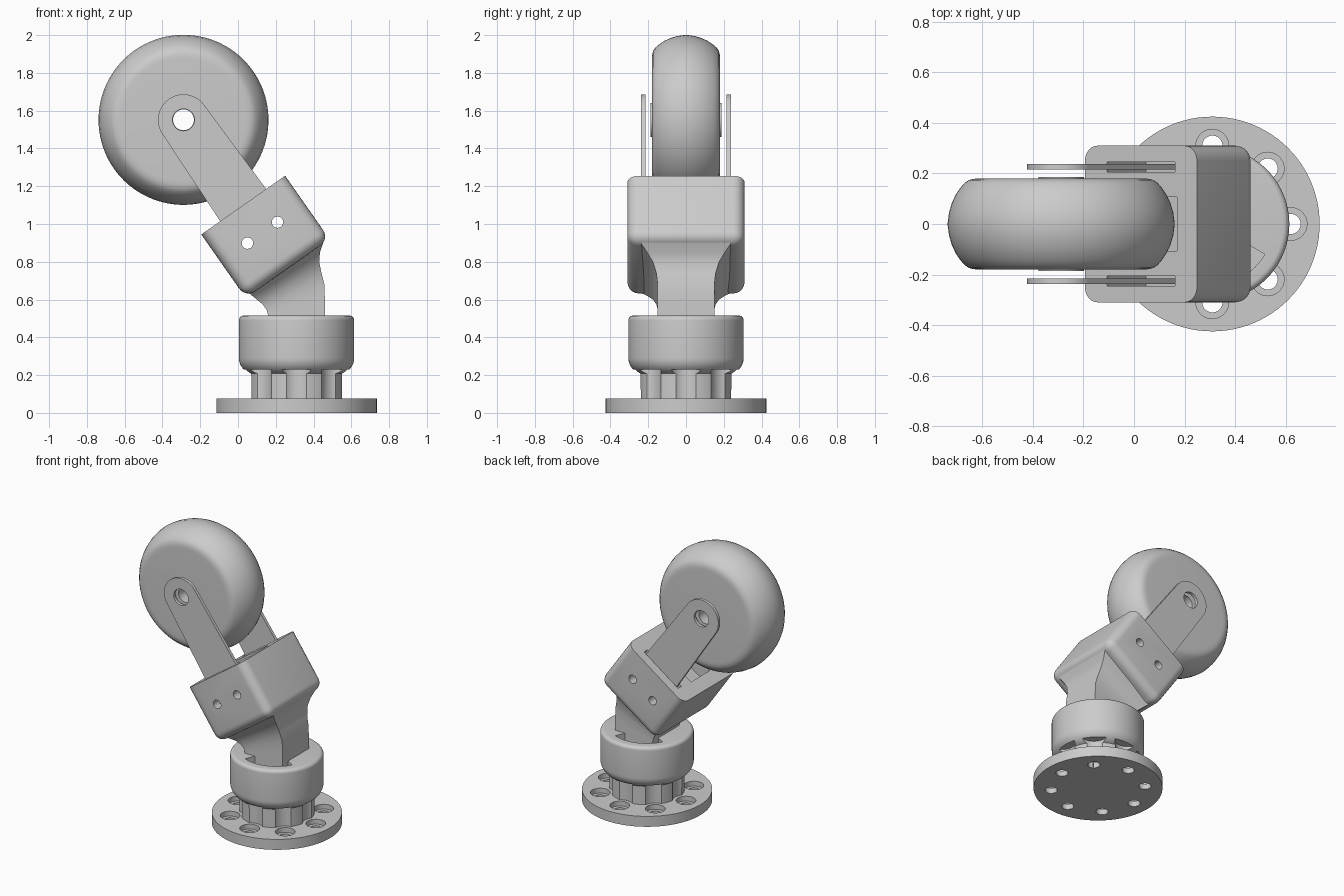
import bpy, bmesh
from math import radians, cos, sin, pi
from mathutils import Matrix, Vector

cube = bpy.data.objects.get("Cube")
if cube:
    bpy.data.objects.remove(cube, do_unlink=True)

grey = bpy.data.materials.new("light grey")
grey.use_nodes = True
COLOUR = (0.6, 0.6, 0.6, 1)
grey.diffuse_color = COLOUR
grey.node_tree.nodes["Principled BSDF"].inputs["Base Color"].default_value = COLOUR

# Frames: vertical base axis, and the tilted head (its z points to the axle)
BASE = Matrix.Translation((0.31, 0, 0))
HEAD = Matrix.Translation((0.0275, 0, 1.10)) @ Matrix.Rotation(radians(-35), 4, 'Y')
AXLE = 0.551
ALONG_Y = Matrix.Rotation(radians(90), 4, 'X')


def to_object(name, bm):
    bmesh.ops.recalc_face_normals(bm, faces=bm.faces)
    mesh = bpy.data.meshes.new(name)
    bm.to_mesh(mesh)
    bm.free()
    obj = bpy.data.objects.new(name, mesh)
    bpy.context.collection.objects.link(obj)
    return obj


def finish(obj, angle=30):
    obj.data.materials.clear()
    obj.data.materials.append(grey)
    bpy.ops.object.select_all(action='DESELECT')
    obj.select_set(True)
    bpy.context.view_layer.objects.active = obj
    bpy.ops.object.shade_smooth_by_angle(angle=radians(angle))


def cylinder(bm, r, z0, z1, matrix, segments=32):
    bmesh.ops.create_cone(bm, cap_ends=True, segments=segments, radius1=r, radius2=r,
                          depth=z1 - z0, matrix=matrix @ Matrix.Translation((0, 0, (z0 + z1) / 2)))


def box(bm, size, centre, matrix):
    bmesh.ops.create_cube(bm, size=1, matrix=matrix @ Matrix.Translation(centre)
                          @ Matrix.Diagonal((*size, 1)))


def prism(bm, outline, z0, z1, matrix):
    face = bm.faces.new([bm.verts.new(matrix @ Vector((x, y, z0))) for x, y in outline])
    ext = bmesh.ops.extrude_face_region(bm, geom=[face])["geom"]
    shift = matrix.to_3x3() @ Vector((0, 0, z1 - z0))
    bmesh.ops.translate(bm, vec=shift, verts=[v for v in ext if isinstance(v, bmesh.types.BMVert)])


def lathe(name, profile, matrix, ring=False, steps=96):
    bm = bmesh.new()
    verts = [bm.verts.new((r, 0, z)) for r, z in profile]
    edges = [bm.edges.new(p) for p in zip(verts, verts[1:])]
    if ring:
        edges.append(bm.edges.new((verts[-1], verts[0])))
    bmesh.ops.spin(bm, geom=verts + edges, cent=(0, 0, 0), axis=(0, 0, 1),
                   angle=2 * pi, steps=steps, use_duplicate=False)
    bmesh.ops.remove_doubles(bm, verts=bm.verts, dist=1e-5)
    bm.transform(matrix)
    return to_object(name, bm)


def cut(obj, bm):
    """Subtract the shapes in bm from obj."""
    tool = to_object("cutter", bm)
    tool.hide_render = True
    mod = obj.modifiers.new("cut", 'BOOLEAN')
    mod.operation, mod.solver, mod.object = 'DIFFERENCE', 'EXACT', tool
    graph = bpy.context.evaluated_depsgraph_get()
    mesh = bpy.data.meshes.new_from_object(obj.evaluated_get(graph))
    obj.modifiers.clear()
    obj.data = mesh
    bpy.data.objects.remove(tool, do_unlink=True)


def arc(cx, cy, rx, ry, a0, a1, n):
    angles = [radians(a0 + (a1 - a0) * i / n) for i in range(n + 1)]
    return [(cx + rx * cos(a), cy + ry * sin(a)) for a in angles]


def bolt_circle(r, z0, z1):
    bm = bmesh.new()
    for i in range(8):
        cylinder(bm, r, z0, z1, BASE @ Matrix.Rotation(i * pi / 4, 4, 'Z')
                 @ Matrix.Translation((0.31, 0, 0)))
    return bm


# Mounting flange with eight counterbored holes
flange = lathe("mounting_flange", [(0, 0), (0.425, 0), (0.425, 0.075), (0, 0.075)], BASE)
cut(flange, bolt_circle(0.04, -0.1, 0.2))
cut(flange, bolt_circle(0.065, 0.04, 0.2))
finish(flange)

# Fluted hub and rounded collar, with two sector pockets in the top
profile = [(0, 0.06), (0.245, 0.06)]
profile += [p for p in arc(0.205, 0.29, 0.1, 0.09, -66, 0, 10)]
profile += arc(0.28, 0.49, 0.025, 0.025, 0, 90, 6) + [(0, 0.515)]
collar = lathe("fluted_collar", profile, BASE)
cut(collar, bolt_circle(0.088, -0.1, 0.23))
for turn in (0, pi):
    pocket = bmesh.new()
    prism(pocket, [(0, 0)] + arc(0, 0, 0.24, 0.24, -115, -30, 16), 0.42, 0.6,
          BASE @ Matrix.Rotation(turn, 4, 'Z'))
    cut(collar, pocket)
finish(collar)

# Bent neck: left point, right point and half depth of each section
SECTIONS = [((.16, .40), (.46, .40), .15), ((.16, .515), (.46, .60), .15),
            ((.152, .545), (.457, .68), .15), ((.13, .575), (.442, .74), .157),
            ((.10, .60), (.43, .80), .175), ((.075, .62), (.434, .85), .205),
            ((.05, .64), (.455, .915), .25)]
bm = bmesh.new()
rings = []
for (lx, lz), (rx, rz), h in SECTIONS:
    rings.append([bm.verts.new(c) for c in
                  ((lx, -h, lz), (rx, -h, rz), (rx, h, rz), (lx, h, lz))])
for a, b in zip(rings, rings[1:]):
    for i in range(4):
        j = (i + 1) % 4
        bm.faces.new((a[i], a[j], b[j], b[i]))
bm.faces.new(rings[0])
bm.faces.new(rings[-1])
finish(to_object("bent_neck", bm), 40)

# Fork head block, rounded everywhere but its top rim
bm = bmesh.new()
box(bm, (0.542, 0.62, 0.41), (0, 0, -0.205), Matrix())
edges = [e for e in bm.edges if min(v.co.z for v in e.verts) < -0.2]
bmesh.ops.bevel(bm, geom=edges, offset=0.06, segments=6, profile=0.5, affect='EDGES')
bm.transform(HEAD)
block = to_object("fork_head", bm)
slots = bmesh.new()
for y in (-0.225, 0.225):
    box(slots, (0.33, 0.04, 0.5), (0, y, -0.02), HEAD)
box(slots, (0.348, 0.214, 0.2), (0, 0, 0), HEAD)
cut(block, slots)


def pin_holes():
    bm = bmesh.new()
    for x in (-0.097, 0.097):
        cylinder(bm, 0.03, -1, 1, HEAD @ Matrix.Translation((x, 0, -0.178)) @ ALONG_Y)
    return bm


cut(block, pin_holes())
finish(block)

# Fork plates either side of the wheel
outline = [(-0.155, -0.26), (0.155, -0.26)] + arc(0, AXLE, 0.135, 0.135, 0, 180, 32)
for name, y in (("right_fork_plate", -0.226), ("left_fork_plate", 0.226)):
    bm = bmesh.new()
    prism(bm, outline, -0.011, 0.011, HEAD @ Matrix.Translation((0, y, 0)) @ ALONG_Y)
    plate = to_object(name, bm)
    holes = pin_holes()
    cylinder(holes, 0.058, -1, 1, HEAD @ Matrix.Translation((0, 0, AXLE)) @ ALONG_Y)
    cut(plate, holes)
    finish(plate)

# Wheel with crowned tread, side bosses and an axle bore
half = [(0.055, 0.187), (0.09, 0.187), (0.09, 0.18), (0.325, 0.18), (0.345, 0.179),
        (0.365, 0.174), (0.382, 0.163), (0.4, 0.142), (0.418, 0.115), (0.433, 0.083),
        (0.444, 0.045)]
tread = half + [(0.45, 0)] + [(r, -y) for r, y in reversed(half)]
wheel = lathe("wheel", tread, HEAD @ Matrix.Translation((0, 0, AXLE)) @ ALONG_Y, ring=True)
finish(wheel)
